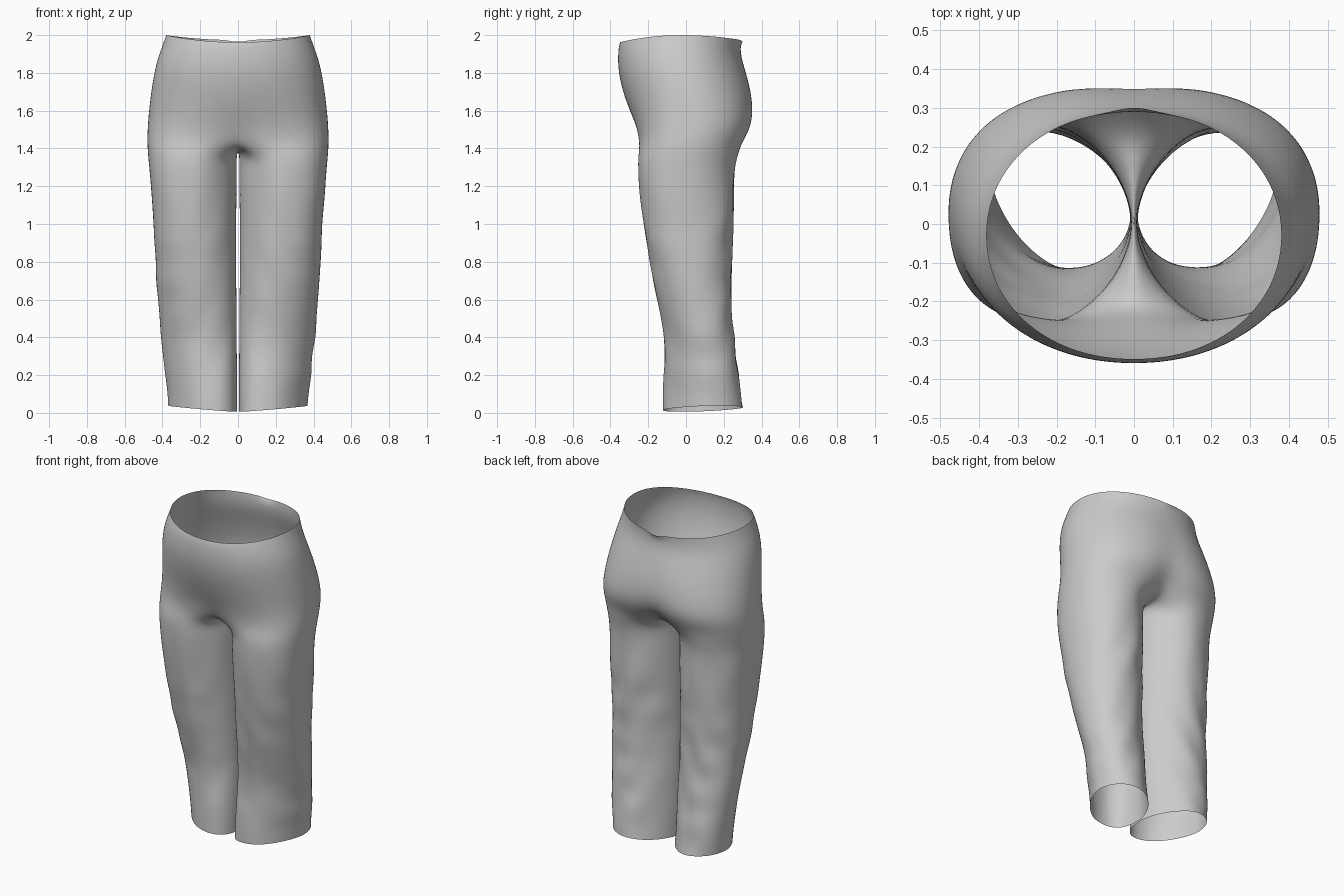
import bpy, bmesh
from math import sin, cos, pi, radians, exp, copysign

if "Cube" in bpy.data.objects:
    bpy.data.objects.remove(bpy.data.objects["Cube"])

M, K = 20, 8          # segments on the outer arc / along the crotch seam

# seat rings: z, half width, front y, back y, back cleft, front crease, blend to leg
SEAT = [(1.985, .382, -.350, .292, 0, 0, 0), (1.94, .402, -.357, .288, 0, 0, 0),
        (1.88, .425, -.362, .294, 0, 0, 0), (1.80, .445, -.358, .322, .004, 0, .03),
        (1.70, .461, -.336, .352, .009, 0, .10), (1.60, .473, -.303, .368, .015, .004, .24),
        (1.51, .481, -.275, .360, .035, .018, .42),
        (1.43, .483, -.261, .313, .075, .040, .62)]
# leg rings: z, inner x, outer x, front y, back y, shear, blend to seat
LEG = [(1.36, .006, .476, -.259, .274, 0, .24), (1.28, .006, .467, -.257, .256, 0, .12),
       (1.15, .007, .459, -.246, .252, 0, .03), (1.00, .008, .449, -.227, .252, .02, 0),
       (.90, .008, .444, -.210, .248, .03, 0), (.80, .008, .438, -.193, .244, .05, 0),
       (.70, .008, .433, -.175, .240, .06, 0), (.60, .007, .426, -.154, .239, .09, 0),
       (.50, .007, .418, -.132, .244, .12, 0), (.40, .006, .408, -.112, .252, .15, 0),
       (.30, .005, .398, -.110, .262, .18, 0), (.20, .004, .388, -.113, .274, .20, 0),
       (.10, .004, .378, -.116, .285, .22, 0), (.004, .004, .368, -.117, .295, .22, 0)]


def power(v, p):
    return copysign(abs(v) ** p, v)


def mix(a, b, w):
    return tuple(p + (q - p) * w for p, q in zip(a, b))


def seat_arc(z, rx, yf, yb, cleft, crease, blend):
    """Half ring from centre front round the hip to centre back."""
    thigh = leg_ring(1.36, .006, rx - .002, yf, yb, 0, 0, 0)
    pts = []
    for i in range(M + 1):
        t = pi * i / M
        x = rx * power(sin(t), .95) if 0 < i < M else 0
        y = (yf + yb) / 2 - (yb - yf) / 2 * power(cos(t), .97)
        dent = exp(-(x / .075) ** 2)
        y += crease * dent if y < 0 else -cleft * dent
        zz = z
        if z > 1.98:                       # waist dips front and back
            zz = 1.962 + .038 * sin(t) ** 2 + (.012 * cos(t) ** 2 if i > M / 2 else 0)
        if 0 < i < M:                      # seat fills out into the thighs
            x, y = mix((x, y), thigh[i][:2], blend * sin(t) ** .6)
        pts.append((x, y, zz))
    return pts


def folds(x, y, z, side):
    """Soft slanting cloth wrinkles, stronger at the back."""
    amp = (.007 if y > .05 else .0035) * min(1, max(0, (1.32 - z) / .2)) * min(1, max(.3, z / .2))
    s = side * .9
    f = sin(24 * z + 17 * x - 5 * y + s) * sin(9 * z - 16 * x + 2 * s)
    return amp * (f + .5 * sin(38 * z - 24 * x + 8 * y + 3 * s))


def leg_ring(z, xi, xo, yf, yb, shear, blend, side):
    cx, rx, cy, ry = (xi + xo) / 2, (xo - xi) / 2, (yf + yb) / 2, (yb - yf) / 2
    low = min(1, max(0, (1 - z) / .9))     # 0 at the thigh, 1 at the hem
    seat = seat_arc(*SEAT[-1][:6], 0) if blend else None
    pts = []
    for i in range(M + K):
        if i <= M:
            t = radians(-42 + 264 * i / M)
        else:
            t = radians(222 + 96 * (i - M) / K)
        s, c = sin(t), cos(t)
        if s < 0:                          # pinched inseam, fuller at the front hem
            p = 1.12 - (.3 * low ** 2 if c > 0 else 0)
        else:                              # squarer front thigh, slanted hem
            p = .80 + .38 * low if c > 0 else .97
        dx, dy = power(s, p), -power(c, p)
        x, y = cx + rx * dx, cy + ry * dy + shear * rx * dx
        if blend and i <= M:
            x, y = mix((x, y), seat[i][:2], blend * sin(pi * i / M))
        f = folds(x, y, z, side)
        x, y = max(.003, x + f * max(dx, 0)), y + f * dy * 1.5
        zz = z + max(0, 1 - z / .3) * (.08 * x + .02 * (y + .1))  # hem rises outward
        pts.append((x, y, zz))
    return pts


def build_half(bm, side):
    def add(pts):
        return [bm.verts.new((side * x, y, z)) for x, y, z in pts]

    def bridge(a, b, closed):
        n = len(a)
        for i in range(n if closed else n - 1):
            j = (i + 1) % n
            f = (a[i], b[i], b[j], a[j])
            bm.faces.new(f if side > 0 else f[::-1])

    arcs = [add(seat_arc(*row)) for row in SEAT]
    for a, b in zip(arcs, arcs[1:]):
        bridge(a, b, False)
    # crotch seam closes the lowest seat arc into a leg ring
    y0, y1 = arcs[-1][M].co.y, arcs[-1][0].co.y
    seam = add([(0, y0 + (y1 - y0) * k / K, 1.43 - .045 * sin(pi * k / K))
                for k in range(1, K)])
    rings = [arcs[-1] + seam] + [add(leg_ring(*row, side)) for row in LEG]
    for a, b in zip(rings, rings[1:]):
        bridge(a, b, True)


# trousers: one open cloth surface, both halves welded on the centre seam
bm = bmesh.new()
for side in (1, -1):
    build_half(bm, side)
centre = [v for v in bm.verts if abs(v.co.x) < 1e-6]
bmesh.ops.remove_doubles(bm, verts=centre, dist=1e-4)
# small tuck at the back of the waist
for v in bm.verts:
    if v.co.z > 1.955 and v.co.y > .2 and abs(v.co.x) < .01:
        v.co.y += .014
        v.co.z -= .014
bmesh.ops.recalc_face_normals(bm, faces=bm.faces[:])
mesh = bpy.data.meshes.new("trousers")
bm.to_mesh(mesh)
bm.free()
trousers = bpy.data.objects.new("trousers", mesh)
bpy.context.collection.objects.link(trousers)
mesh.polygons.foreach_set("use_smooth", [True] * len(mesh.polygons))
sub = trousers.modifiers.new("smooth_cloth", 'SUBSURF')
sub.levels = sub.render_levels = 2
